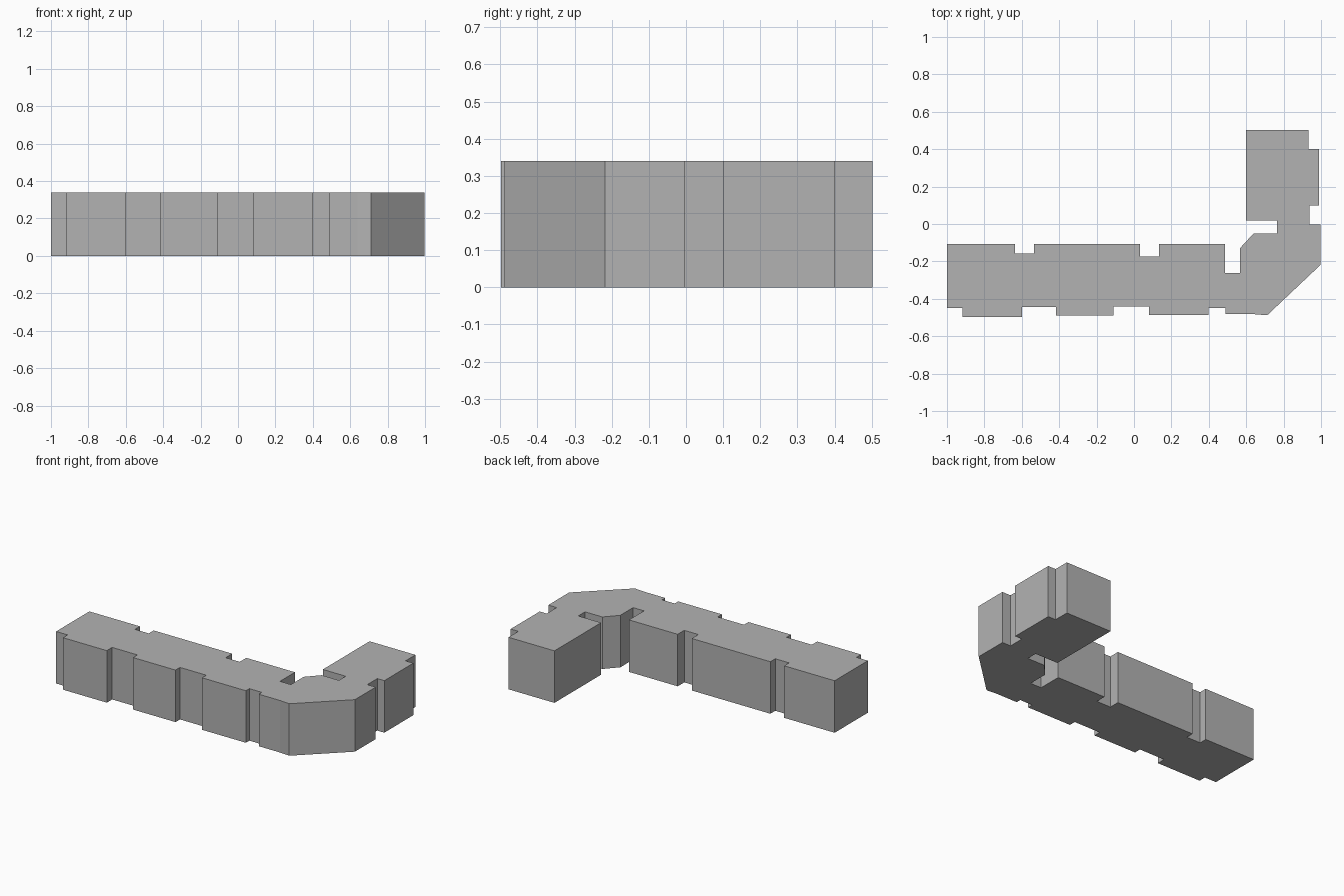
import bpy
import bmesh

default_cube = bpy.data.objects.get("Cube")
if default_cube:
    bpy.data.objects.remove(default_cube, do_unlink=True)

HEIGHT = 0.34


def make_material(name, colour):
    material = bpy.data.materials.new(name)
    material.use_nodes = True
    material.diffuse_color = colour
    material.node_tree.nodes["Principled BSDF"].inputs["Base Color"].default_value = colour
    return material


def along_x(start, end, y):
    """Straight wall running parallel to the x axis."""
    return [(start, y), (end, y)]


def along_y(start, end, x):
    """Straight wall running parallel to the y axis."""
    return [(x, start), (x, end)]


def extrude_outline(name, outline, height, material):
    """Turn a plan outline into a closed solid standing on the ground."""
    mesh = bpy.data.meshes.new(name)
    bm = bmesh.new()
    base = bm.faces.new([bm.verts.new((x, y, 0)) for x, y in outline])
    result = bmesh.ops.extrude_face_region(bm, geom=[base], use_keep_orig=True)
    raised = [v for v in result["geom"] if isinstance(v, bmesh.types.BMVert)]
    bmesh.ops.translate(bm, verts=raised, vec=(0, 0, height))
    bmesh.ops.recalc_face_normals(bm, faces=bm.faces[:])
    bm.to_mesh(mesh)
    bm.free()
    mesh.materials.append(material)
    block = bpy.data.objects.new(name, mesh)
    bpy.context.collection.objects.link(block)
    return block


# Front facade: projecting bays separated by shallow recesses
front_wall = (
    along_x(-1, -0.917, -0.45)
    + along_x(-0.917, -0.6, -0.498)
    + along_x(-0.6, -0.417, -0.443)
    + along_x(-0.417, -0.11, -0.488)
    + along_x(-0.11, 0.08, -0.442)
    + along_x(0.08, 0.397, -0.486)
    + along_x(0.397, 0.488, -0.45)
    + along_x(0.488, 0.64, -0.482)
)

# Chamfered corner and the outer side of the short wing
chamfer_start = [(0.712, -0.488)]
outer_wall = (
    along_y(-0.218, -0.003, 0.998)
    + along_y(-0.003, 0.1, 0.937)
    + along_y(0.1, 0.4, 0.988)
    + along_y(0.4, 0.502, 0.932)
)

# Inner side of the short wing, with a slot and a small chamfer
inner_wall = (
    along_y(0.502, 0.02, 0.6)
    + along_y(0.02, -0.05, 0.765)
    + [(0.64, -0.05)]
    + along_y(-0.13, -0.262, 0.566)
)

# Rear facade of the long wing, with narrow recesses
rear_wall = (
    along_y(-0.262, -0.107, 0.487)
    + along_x(0.135, 0.135, -0.107)[:1]
    + along_x(0.135, 0.033, -0.175)
    + along_x(0.033, -0.535, -0.107)
    + along_x(-0.535, -0.635, -0.158)
    + along_x(-0.635, -1, -0.107)
)

wall_grey = make_material("plain grey", (0.45, 0.45, 0.45, 1))
extrude_outline(
    "building_block",
    front_wall + chamfer_start + outer_wall + inner_wall + rear_wall,
    HEIGHT,
    wall_grey,
)
